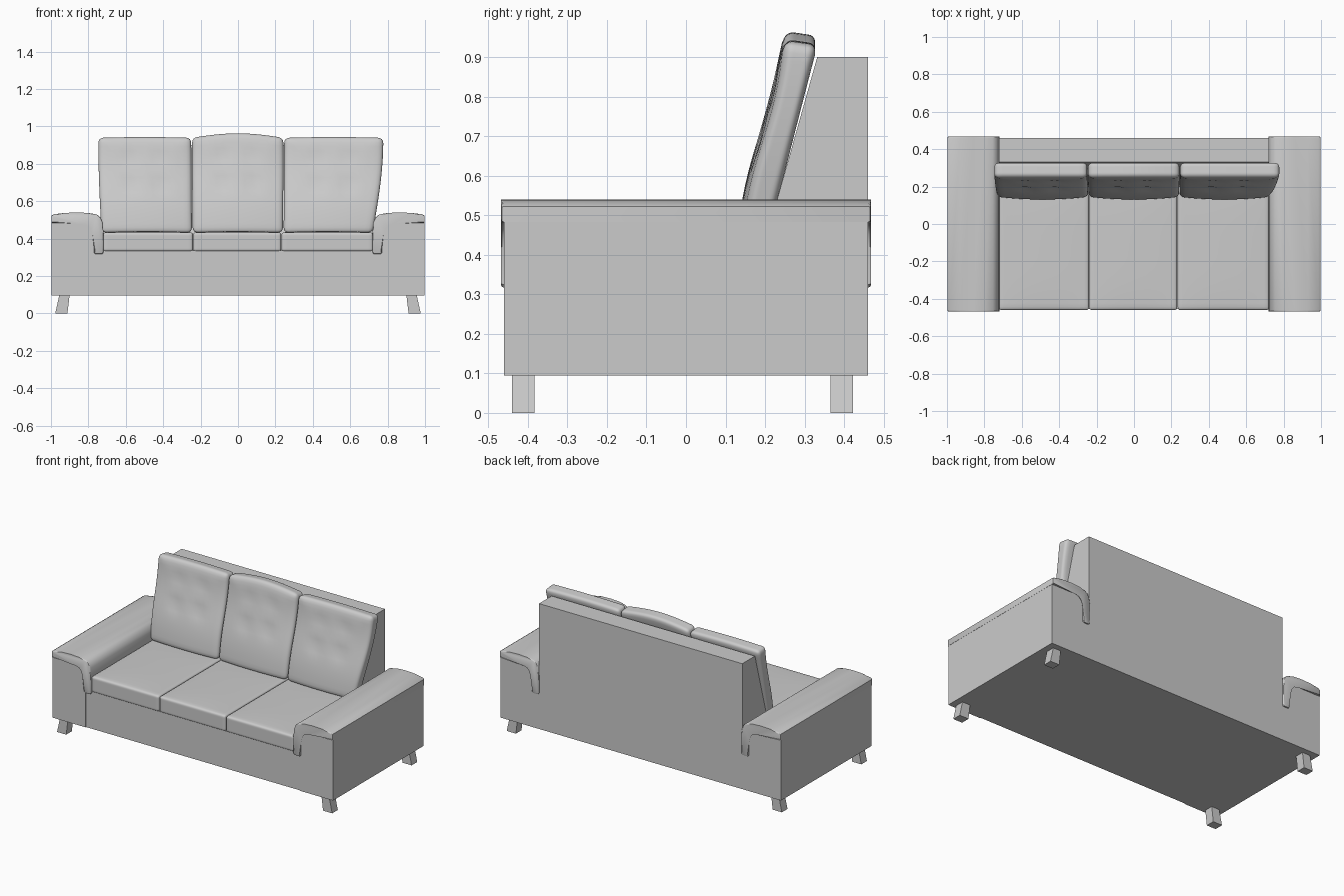
import bpy, bmesh
from math import sin, cos, pi, exp, radians
from mathutils import Vector

if "Cube" in bpy.data.objects:
    bpy.data.objects.remove(bpy.data.objects["Cube"])


def finish(name, bm, angle=35):
    bmesh.ops.recalc_face_normals(bm, faces=bm.faces)
    me = bpy.data.meshes.new(name)
    bm.to_mesh(me)
    bm.free()
    ob = bpy.data.objects.new(name, me)
    bpy.context.collection.objects.link(ob)
    if angle:
        bpy.ops.object.select_all(action='DESELECT')
        ob.select_set(True)
        bpy.context.view_layer.objects.active = ob
        bpy.ops.object.shade_smooth_by_angle(angle=radians(angle))
    return ob


def prism(name, pts, a, b, axis, bevel=0.0):
    """Extrude a profile along x (profile is y,z) or along y (profile is x,z)."""
    def put(p, d):
        return (d, p[0], p[1]) if axis == 'x' else (p[0], d, p[1])
    bm = bmesh.new()
    n = len(pts)
    va = [bm.verts.new(put(p, a)) for p in pts]
    vb = [bm.verts.new(put(p, b)) for p in pts]
    caps = [bm.faces.new(va), bm.faces.new(vb)]
    for i in range(n):
        j = (i + 1) % n
        bm.faces.new((va[i], va[j], vb[j], vb[i]))
    if bevel:
        edges = list({e for f in caps for e in f.edges})
        bmesh.ops.bevel(bm, geom=edges, offset=bevel, segments=2, profile=0.5, affect='EDGES')
    return finish(name, bm, 35 if bevel else 0)


def rect(a0, a1, z0, z1):
    return [(a0, z0), (a1, z0), (a1, z1), (a0, z1)]


def cushion(name, half, r, shape):
    """Rounded box, finely divided toward its edges, then reshaped by shape(u, v, w)."""
    bm = bmesh.new()
    bmesh.ops.create_cube(bm, size=2)
    bmesh.ops.subdivide_edges(bm, edges=bm.edges[:], cuts=19, use_grid_fill=True)
    for v in bm.verts:
        p = Vector([h * sin(c * pi / 2) for h, c in zip(half, v.co)])
        q = Vector([max(-h + r, min(h - r, c)) for h, c in zip(half, p)])
        d = p - q
        if d.length > 1e-6:
            # project the outer shell onto the rounded box
            p = q + d.normalized() * r
        v.co = shape(*[c / h for c, h in zip(p, half)])
    return finish(name, bm, 60)


# Base and back
prism("base", rect(-0.455, 0.46, 0.095, 0.335), -0.765, 0.765, 'x')
prism("back_frame", [(0.46, 0.1), (0.46, 0.9), (0.332, 0.9), (0.2, 0.43), (0.2, 0.3)],
      -0.722, 0.722, 'x')

# Arms, draped arm pads and splayed legs
pad = [(0.998, 0.483), (0.998, 0.522), (0.985, 0.53), (0.93, 0.537), (0.86, 0.54),
       (0.80, 0.537), (0.755, 0.529), (0.734, 0.512), (0.723, 0.485), (0.72, 0.44),
       (0.72, 0.325), (0.727, 0.317), (0.762, 0.317), (0.77, 0.325), (0.77, 0.42),
       (0.778, 0.452), (0.796, 0.474), (0.825, 0.483)]
leg = [(0.90, 0.1), (0.955, 0.1), (0.977, 0.0), (0.912, 0.0)]
for s, side in ((-1, "left"), (1, "right")):
    prism("arm_" + side, [(s * x, z) for x, z in rect(0.762, 0.997, 0.095, 0.49)],
          -0.46, 0.46, 'y')
    prism("arm_pad_" + side, [(s * x, z) for x, z in pad], -0.468, 0.468, 'y', 0.007)
    for y, end in ((-0.44, "front"), (0.366, "back")):
        prism(f"{end}_leg_{side}", [(s * x, z) for x, z in leg], y, y + 0.057, 'y')

# Seat cushions
for name, x0, x1 in (("left", -0.722, -0.241), ("middle", -0.239, 0.231), ("right", 0.233, 0.722)):
    def seat(u, v, w):
        dome = 0.007 * (1 - u * u) * (1 - v ** 4) * max(w, 0)
        return Vector(((x0 + x1) / 2 + u * (x1 - x0) / 2, -0.12 + v * 0.34,
                       0.382 + w * 0.051 + dome))
    cushion("seat_cushion_" + name, (0.24, 0.34, 0.053), 0.014, seat)

# Tufted back cushions: left/right edges at bottom and top, height of the arched top
backs = (("left", -0.73, -0.246, -0.747, -0.25, 0.004),
         ("middle", -0.242, 0.24, -0.246, 0.243, 0.024),
         ("right", 0.244, 0.72, 0.247, 0.777, 0.004))
for name, b0, b1, t0, t1, arch in backs:
    def back(u, v, w):
        t = (w + 1) / 2
        flare = sin(t * pi / 2)
        x0, x1 = b0 + (t0 - b0) * flare, b1 + (t1 - b1) * flare
        front = 0.128 + 0.108 * t - 0.008 * sin(2 * pi * t)
        front += 0.014 * max(u * u, abs(w) ** 3 * (w > 0))
        # two rows of soft tuft dents
        for du in (-0.33, 0.33):
            for dt, depth in ((0.5, 0.012), (0.78, 0.009)):
                front += depth * exp(-((u - du) / 0.17) ** 2 - ((t - dt) / 0.07) ** 2)
        rear = 0.205 + 0.128 * t
        y = front + (rear - front) * (v + 1) / 2
        z = 0.432 + t * (0.504 + arch * cos(u * pi / 2)) + 0.02 * t ** 4 * -v * 0.3
        return Vector(((x0 + x1) / 2 + u * (x1 - x0) / 2, y, z))
    cushion("back_cushion_" + name, (0.24, 0.048, 0.255), 0.026, back)
